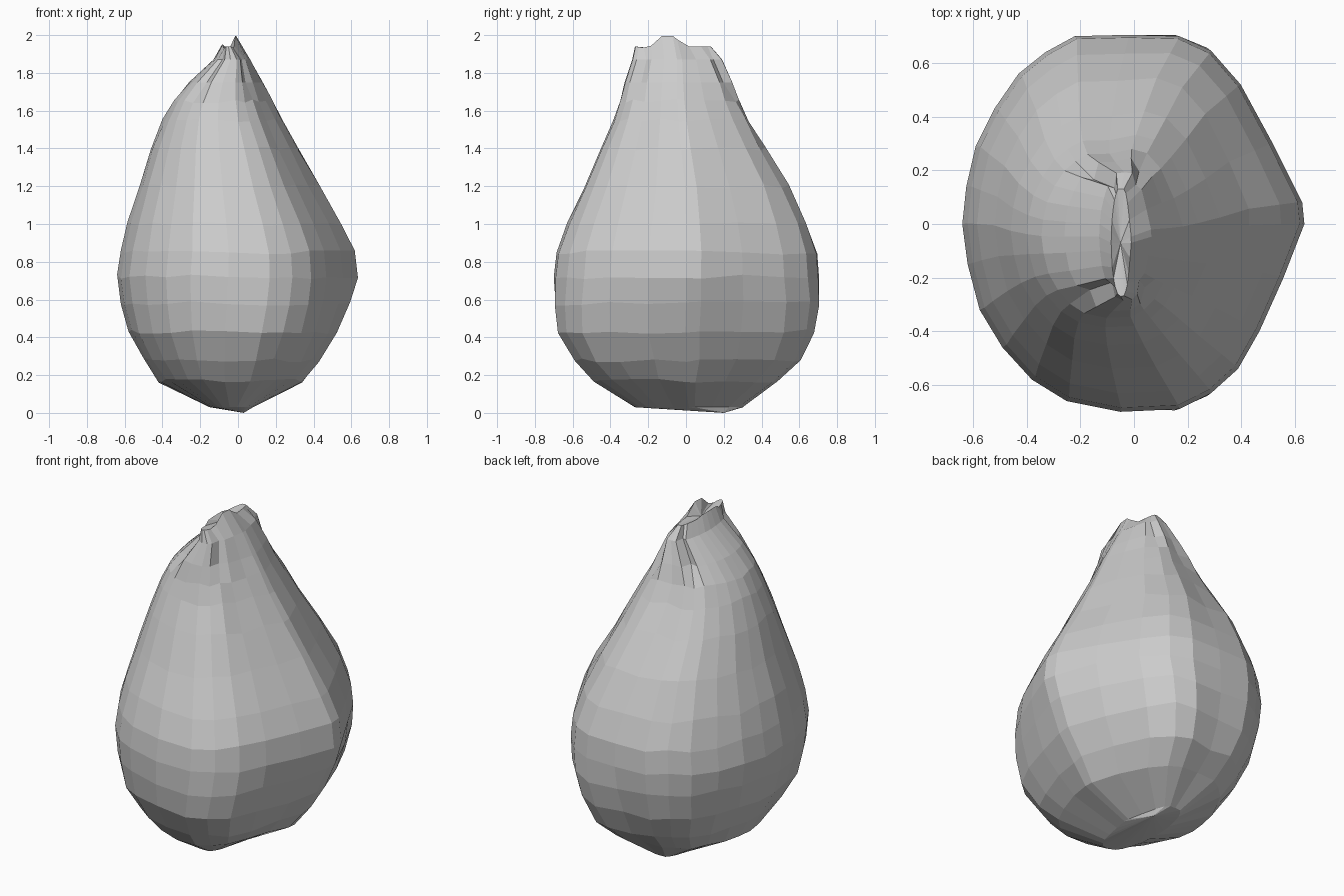
import bpy, bmesh, random

if "Cube" in bpy.data.objects:
    bpy.data.objects.remove(bpy.data.objects["Cube"])
random.seed(4)

# plan outline at the widest level (pointed towards +x), counter-clockwise
OUTLINE = [(.638, 0), (.63, .08), (.52, .30), (.40, .52), (.29, .645), (.17, .70), (-.02, .705),
           (-.22, .70), (-.33, .64), (-.43, .56), (-.52, .43), (-.59, .29), (-.625, .14), (-.64, 0),
           (-.62, -.15), (-.575, -.32), (-.49, -.46), (-.38, -.58), (-.25, -.66), (-.05, -.70),
           (.17, -.69), (.29, -.63), (.39, -.54), (.47, -.40), (.56, -.20)]
# height, left, right, front, back, squareness of the +x corners (upper ones: back corner only)
LEVELS = [(.03, -.15, .08, -.27, .30, 0), (.17, -.42, .34, -.48, .47, .06),
          (.28, -.50, .43, -.57, .58, .09), (.43, -.58, .525, -.66, .65, .08),
          (.58, -.62, .595, -.69, .69, .04), (.72, -.64, .637, -.70, .70, 0),
          (.85, -.62, .62, -.685, .69, 0), (1.0, -.585, .55, -.63, .63, .02),
          (1.2, -.52, .43, -.54, .53, .05), (1.4, -.46, .32, -.45, .40, .09),
          (1.55, -.40, .235, -.385, .31, .12), (1.65, -.345, .18, -.35, .26, .12),
          (1.75, -.26, .13, -.325, .23, .1), (1.87, -.13, .065, -.285, .19, 0),
          (1.94, -.085, -.01, -.27, .13, 0)]
# crest height along y
CREST = [(-.27, 1.94), (-.20, 1.93), (-.10, 2.02), (0, 1.94), (.13, 1.94)]
# outline points where the gathered neck is creased inwards
CREASES = {4: .88, 8: .84, 17: .86, 22: .88}


def crest(y):
    y = min(max(y, CREST[0][0]), CREST[-1][0])
    for (a, za), (b, zb) in zip(CREST, CREST[1:]):
        if y <= b:
            return za + (zb - za) * (y - a) / (b - a)
    return CREST[-1][1]


bm = bmesh.new()
rings = []
for k, (z, l, r, f, b, q) in enumerate(LEVELS):
    cx, cy = (l + r) / 2, (f + b) / 2
    ring = []
    for i, (px, py) in enumerate(OUTLINE):
        u, v = px / .64, py / .70
        s = CREASES.get(i, 1) if k in (12, 13) else 1
        if u > 0 and (v > 0 or k < 6):
            s *= 1 + q * abs(2 * u * v)
        x, y = cx + u * s * (r - l) / 2, cy + v * s * (b - f) / 2
        h = z
        if k == len(LEVELS) - 1:
            h = min(crest(y), 2.0 if u > 0 else 1.95)
        elif 0 < k < 12:
            h += random.uniform(-.012, .012)
        ring.append(bm.verts.new((x, y, h)))
    rings.append(ring)

# side walls
n = len(OUTLINE)
for lo, hi in zip(rings, rings[1:]):
    for i in range(n):
        j = (i + 1) % n
        bm.faces.new((lo[i], lo[j], hi[j], hi[i]))

# closed base and slightly hollow crest
base = bm.verts.new((.03, .2, 0))
dip = bm.verts.new((-.05, -.07, 1.92))
for i in range(n):
    j = (i + 1) % n
    bm.faces.new((rings[0][j], rings[0][i], base))
    bm.faces.new((rings[-1][i], rings[-1][j], dip))
bmesh.ops.recalc_face_normals(bm, faces=bm.faces)

mesh = bpy.data.meshes.new("gathered_sack")
bm.to_mesh(mesh)
bm.free()
bpy.context.collection.objects.link(bpy.data.objects.new("gathered_sack", mesh))
